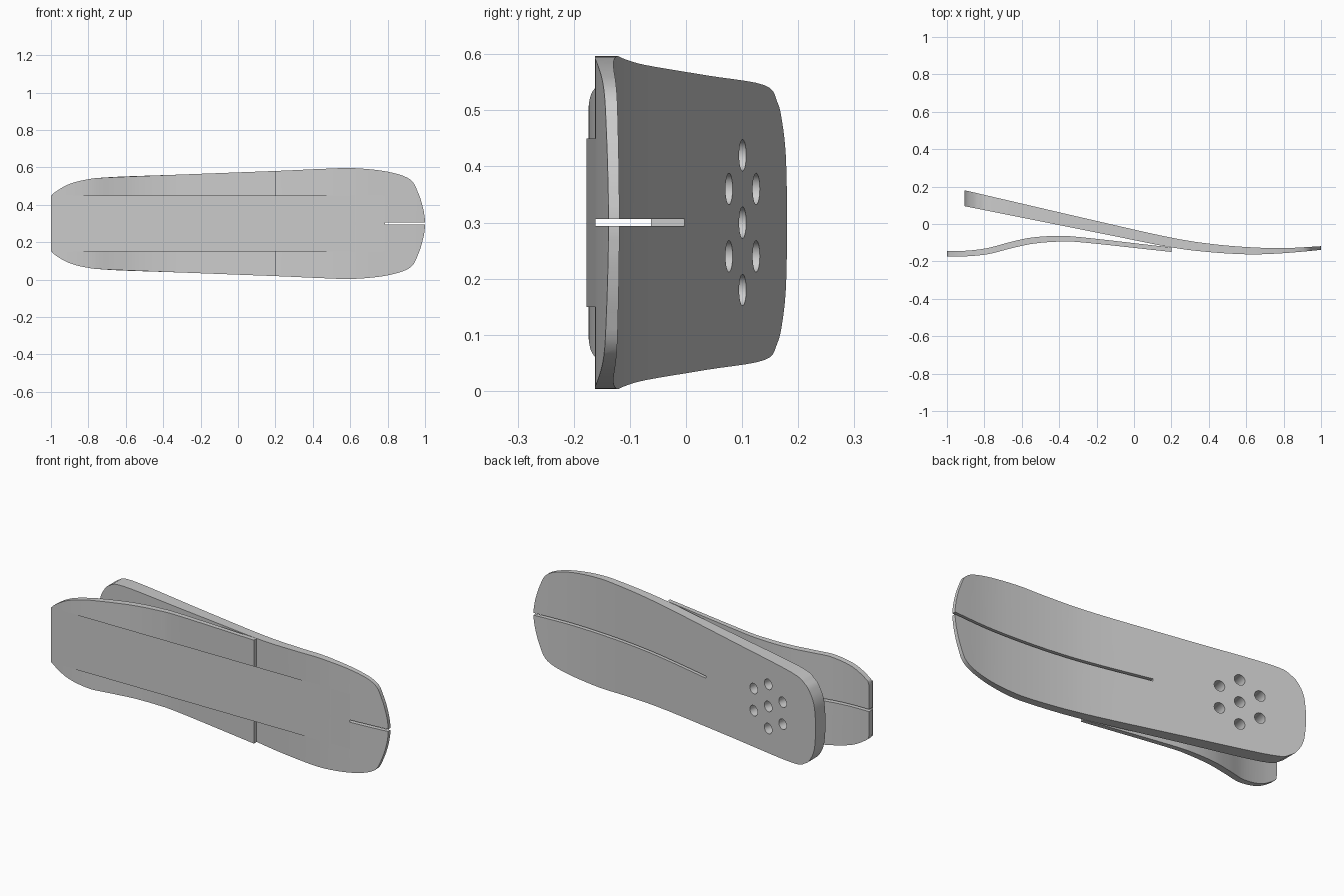
import bpy, bmesh, math
from mathutils import Matrix, Vector

cube = bpy.data.objects.get("Cube")
if cube:
    bpy.data.objects.remove(cube, do_unlink=True)

MID = 0.3  # height of the centre line

grey = bpy.data.materials.new("plain grey")
grey.use_nodes = True
colour = (0.6, 0.6, 0.6, 1)
grey.diffuse_color = colour
grey.node_tree.nodes["Principled BSDF"].inputs["Base Color"].default_value = colour


def smooth_path(pts, steps=6):
    """Catmull-Rom curve through 2D points."""
    p = [Vector(q) for q in pts]
    p = [2 * p[0] - p[1]] + p + [2 * p[-1] - p[-2]]
    out = []
    for a, b, c, d in zip(p, p[1:], p[2:], p[3:]):
        for i in range(steps):
            t = i / steps
            out.append(0.5 * (2 * b + (c - a) * t + (2 * a - 5 * b + 4 * c - d) * t ** 2
                              + (3 * b - a - 3 * c + d) * t ** 3))
    return out + [p[-2]]


def add_object(name, bm):
    bmesh.ops.recalc_face_normals(bm, faces=bm.faces)
    mesh = bpy.data.meshes.new(name)
    bm.to_mesh(mesh)
    bm.free()
    mesh.materials.append(grey)
    obj = bpy.data.objects.new(name, mesh)
    bpy.context.collection.objects.link(obj)
    return obj


def prism(name, corners, sweep):
    bm = bmesh.new()
    face = bm.faces.new([bm.verts.new(c) for c in corners])
    new = bmesh.ops.extrude_face_region(bm, geom=[face])["geom"]
    bmesh.ops.translate(bm, vec=sweep, verts=[v for v in new if isinstance(v, bmesh.types.BMVert)])
    return add_object(name, bm)


def cut(obj, tool, operation):
    """Apply a boolean and remove the helper."""
    tool.hide_render = True
    mod = obj.modifiers.new("cut", "BOOLEAN")
    mod.operation, mod.object, mod.solver = operation, tool, "EXACT"
    bpy.ops.object.select_all(action="DESELECT")
    bpy.context.view_layer.objects.active = obj
    obj.select_set(True)
    bpy.ops.object.modifier_apply(modifier=mod.name)
    bpy.data.objects.remove(tool, do_unlink=True)


def slot(obj, x0, x1):
    corners = [(x0, -1, MID - 0.006), (x1, -1, MID - 0.006),
               (x1, -1, MID + 0.006), (x0, -1, MID + 0.006)]
    cut(obj, prism("slot_cutter", corners, (0, 2, 0)), "DIFFERENCE")


def blade(name, back, front, half_outline):
    """Side profile swept across the width, trimmed to a mirrored outline."""
    side = smooth_path(back) + smooth_path(front)[::-1]
    obj = prism(name, [(x, y, -0.1) for x, y in side], (0, 0, 0.8))
    half = smooth_path(half_outline, 5)
    rim = [(x, -1, MID + w) for x, w in half]
    rim += [(x, -1, MID - w) for x, w in reversed(half) if w > 0.001]
    cut(obj, prism("outline_cutter", rim, (0, 2, 0)), "INTERSECT")
    return obj


# Long main blade
main = blade(
    "main_blade",
    [(-0.96, 0.192), (-0.9, 0.179), (-0.13, 0), (0.2, -0.073), (0.4, -0.105),
     (0.6, -0.123), (0.8, -0.129), (1.03, -0.117)],
    [(-0.96, 0.106), (-0.9, 0.094), (-0.13, -0.06), (0.2, -0.125), (0.4, -0.15),
     (0.6, -0.162), (0.75, -0.159), (0.9, -0.148), (1.03, -0.135)],
    [(-0.905, 0.04), (-0.895, 0.12), (-0.87, 0.175), (-0.83, 0.215), (-0.73, 0.245),
     (-0.3, 0.262), (0.2, 0.281), (0.45, 0.292), (0.62, 0.296), (0.8, 0.277),
     (0.92, 0.236), (0.965, 0.16), (0.99, 0.08), (1, 0.02)])
slot(main, -0.12, 1.2)

# Ring of bolt holes around a centre hole, square to the blade
slope = math.atan(0.22)
tilt = Matrix.Rotation(-slope, 4, "Z") @ Matrix.Rotation(math.pi / 2, 4, "X")
spots = [(0, 0)] + [(0.12 * math.sin(k * math.pi / 3), 0.12 * math.cos(k * math.pi / 3))
                    for k in range(6)]
drill = bmesh.new()
for dx, dz in spots:
    x = -0.565 + dx
    place = Matrix.Translation((x, 0.1 - 0.23 * dx, MID + dz))
    bmesh.ops.create_cone(drill, cap_ends=True, segments=32, radius1=0.028, radius2=0.028,
                          depth=0.4, matrix=place @ tilt)
cut(main, add_object("hole_cutter", drill), "DIFFERENCE")

# Shorter heel blade, split down the middle
heel = blade(
    "heel_blade",
    [(-1.03, -0.145), (-0.9, -0.143), (-0.78, -0.128), (-0.66, -0.096), (-0.55, -0.073),
     (-0.42, -0.064), (-0.28, -0.071), (0.205, -0.126)],
    [(-1.03, -0.174), (-0.9, -0.173), (-0.78, -0.161), (-0.66, -0.131), (-0.55, -0.107),
     (-0.42, -0.095), (-0.28, -0.098), (0.205, -0.15)],
    [(-1, 0.05), (-0.998, 0.14), (-0.975, 0.17), (-0.9, 0.212), (-0.8, 0.237),
     (-0.7, 0.246), (-0.3, 0.262), (0.2, 0.281)])
slot(heel, -1.2, 0.4)

# Flat sole sheet joining heel and toe
bm = bmesh.new()
bm.faces.new([bm.verts.new(c) for c in (
    (-1, -0.177, MID - 0.15), (0.786, -0.161, MID - 0.15),
    (0.786, -0.161, MID + 0.15), (-1, -0.177, MID + 0.15))])
sole = add_object("sole_sheet", bm)

# Smooth curved faces, crisp edges
for obj in (main, heel):
    bpy.ops.object.select_all(action="DESELECT")
    bpy.context.view_layer.objects.active = obj
    obj.select_set(True)
    bpy.ops.object.shade_smooth_by_angle(angle=math.radians(30))
